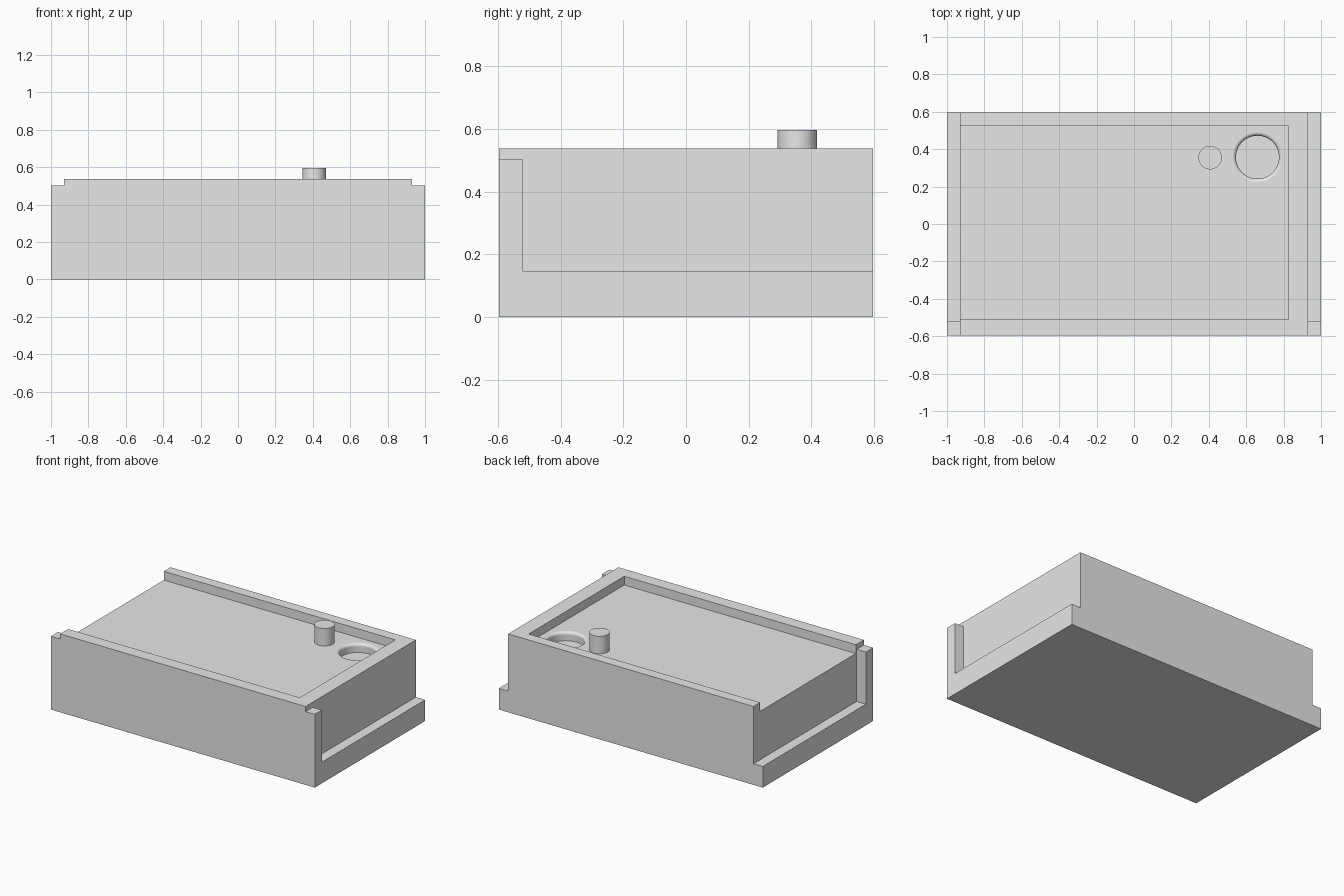
import bpy, bmesh, math
from mathutils import Vector

if "Cube" in bpy.data.objects:
    bpy.data.objects.remove(bpy.data.objects["Cube"], do_unlink=True)

HALF_Y, TOP, FLOOR = 0.597, 0.537, 0.477

grey = bpy.data.materials.new("light_grey")
grey.use_nodes = True
grey.diffuse_color = (0.8, 0.8, 0.8, 1)
grey.node_tree.nodes["Principled BSDF"].inputs["Base Color"].default_value = (0.8, 0.8, 0.8, 1)


def finish(name, bm):
    bmesh.ops.recalc_face_normals(bm, faces=bm.faces)
    mesh = bpy.data.meshes.new(name)
    bm.to_mesh(mesh)
    bm.free()
    mesh.materials.append(grey)
    ob = bpy.data.objects.new(name, mesh)
    bpy.context.collection.objects.link(ob)
    return ob


def box(name, low, high):
    bm = bmesh.new()
    bmesh.ops.create_cube(bm, size=1)
    for v in bm.verts:
        v.co = Vector([high[i] if v.co[i] > 0 else low[i] for i in range(3)])
    return finish(name, bm)


def lathe(name, profile, centre, steps=64):
    # Turn a (radius, height) profile around a vertical axis
    bm = bmesh.new()
    verts = [bm.verts.new((r, 0, z)) for r, z in profile]
    edges = [bm.edges.new(pair) for pair in zip(verts, verts[1:])]
    bmesh.ops.spin(bm, geom=verts + edges, axis=(0, 0, 1), cent=(0, 0, 0),
                   angle=math.tau, steps=steps)
    bmesh.ops.remove_doubles(bm, verts=bm.verts, dist=1e-5)
    bmesh.ops.translate(bm, verts=bm.verts, vec=centre)
    return finish(name, bm)


def select(ob):
    bpy.ops.object.select_all(action="DESELECT")
    ob.select_set(True)
    bpy.context.view_layer.objects.active = ob


def cut(ob, cutter):
    cutter.hide_render = True
    mod = ob.modifiers.new("cut", "BOOLEAN")
    mod.operation, mod.solver, mod.object = "DIFFERENCE", "EXACT", cutter
    select(ob)
    bpy.ops.object.modifier_apply(modifier=mod.name)
    bpy.data.objects.remove(cutter, do_unlink=True)


# Main block
body = box("case_body", (-1, -HALF_Y, 0), (1, HALF_Y, TOP))

# Side rebates: leave a low ledge and a front stop on each side
for s in (-1, 1):
    x0, x1 = sorted((s * 0.93, s * 1.1))
    cut(body, box("ledge_cutter", (x0, -0.52, 0.145), (x1, 1, 1)))
    cut(body, box("stop_cutter", (x0, -1, 0.502), (x1, -0.4, 1)))

# Shallow tray in the top, open at one end
cut(body, box("tray_cutter", (-1.2, -0.51, FLOOR), (0.825, 0.525, 1)))

# Round well with a rolled rim
radius, fillet, depth = 0.115, 0.02, 0.06
rim = [(radius + fillet * (1 - math.cos(a)), fillet * (math.sin(a) - 1))
       for a in (math.pi / 2 * i / 6 for i in range(7))]
well = [(0, -depth), (radius, -depth)] + rim + [(radius + fillet, 0.03), (0, 0.03)]
cut(body, lathe("well_cutter", well, (0.66, 0.357, FLOOR)))

# Upright peg
peg = lathe("peg", [(0, -0.01), (0.063, -0.01), (0.063, 0.12), (0, 0.12)],
            (0.407, 0.355, FLOOR), 48)

for ob in (body, peg):
    select(ob)
    bpy.ops.object.shade_smooth_by_angle(angle=math.radians(35))
    ob.modifiers.new("clean_shading", "WEIGHTED_NORMAL").keep_sharp = True
